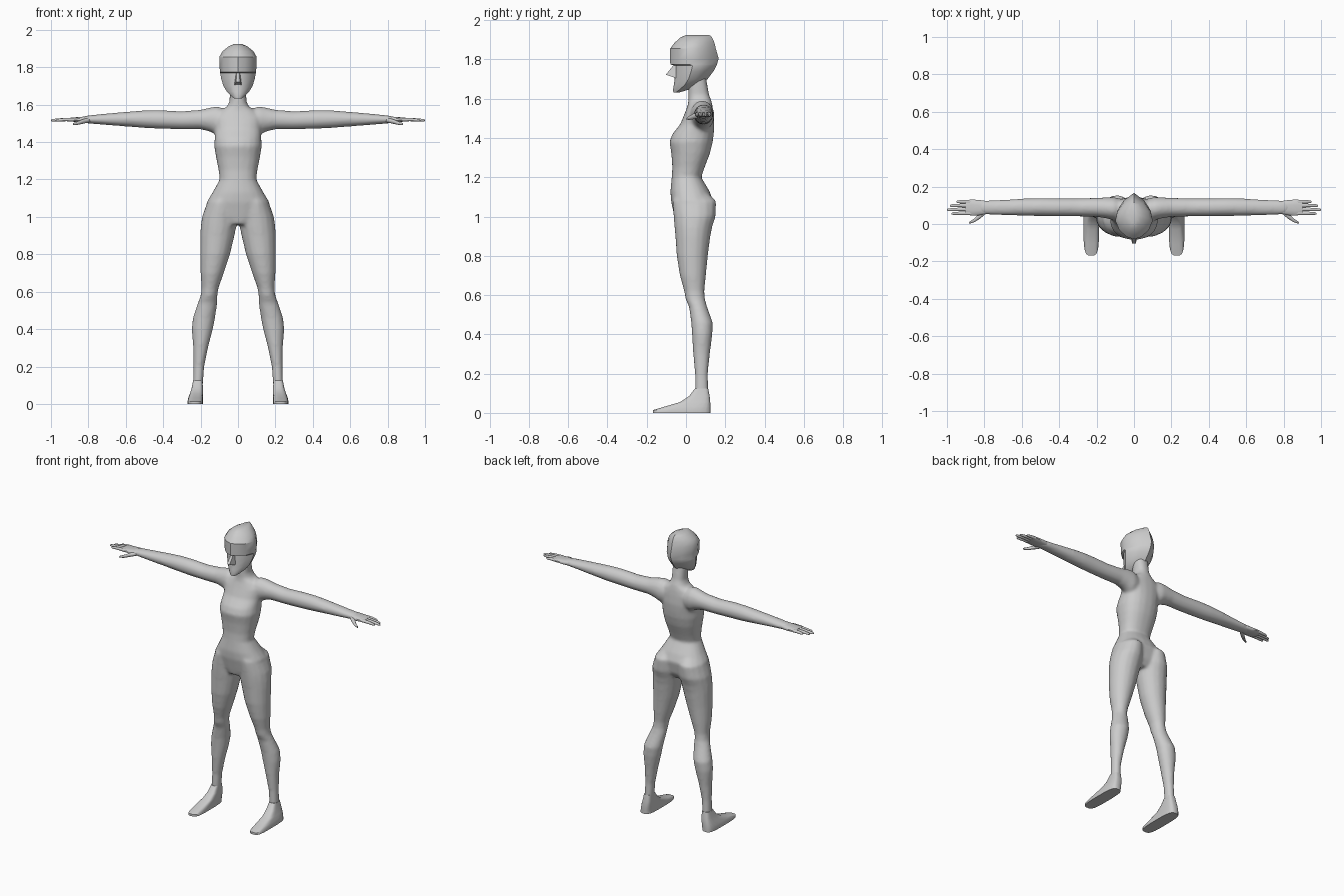
import bpy, bmesh, math

skin = bpy.data.materials.new("light grey")
skin.diffuse_color = (0.6, 0.6, 0.6, 1)


def loft(bm, rows, axis="z", side=1, n=16, power=2.0):
    """Closed tube through rows of (position, a0, a1, b0, b1) along one axis."""
    rings = []
    for t, a0, a1, b0, b1 in rows:
        ring = []
        for i in range(n):
            ang = 2 * math.pi * (i + 0.5) / n
            c, s = math.cos(ang), math.sin(ang)
            a = (a0 + a1) / 2 + (a1 - a0) / 2 * math.copysign(abs(c) ** (2 / power), c)
            b = (b0 + b1) / 2 + (b1 - b0) / 2 * math.copysign(abs(s) ** (2 / power), s)
            p = (a, b, t) if axis == "z" else (t, a, b)
            ring.append(bm.verts.new((p[0] * side, p[1], p[2])))
        rings.append(ring)
    skin_rings(bm, rings)


def skin_rings(bm, rings):
    n = len(rings[0])
    for r, q in zip(rings, rings[1:]):
        for i in range(n):
            bm.faces.new((r[i], r[(i + 1) % n], q[(i + 1) % n], q[i]))
    bm.faces.new(rings[0][::-1])
    bm.faces.new(rings[-1])


def finish(bm, name, angle=None):
    bmesh.ops.recalc_face_normals(bm, faces=bm.faces[:])
    me = bpy.data.meshes.new(name)
    bm.to_mesh(me)
    bm.free()
    ob = bpy.data.objects.new(name, me)
    bpy.context.collection.objects.link(ob)
    me.materials.append(skin)
    if angle:
        bpy.ops.object.select_all(action="DESELECT")
        ob.select_set(True)
        bpy.context.view_layer.objects.active = ob
        bpy.ops.object.shade_smooth_by_angle(angle=math.radians(angle))
    return ob


# Body: torso and neck, then limbs, fused into one smooth skin
bm = bmesh.new()
torso = [(0.96, 0.07, -0.05, 0.10), (1.0, 0.15, -0.06, 0.125), (1.08, 0.168, -0.077, 0.14),
         (1.13, 0.137, -0.08, 0.12), (1.2, 0.098, -0.073, 0.078), (1.25, 0.104, -0.07, 0.095),
         (1.32, 0.118, -0.075, 0.122), (1.38, 0.128, -0.085, 0.137), (1.42, 0.125, -0.07, 0.142),
         (1.47, 0.125, -0.03, 0.145), (1.53, 0.13, -0.005, 0.14), (1.565, 0.10, 0.008, 0.135),
         (1.59, 0.058, 0.012, 0.13), (1.62, 0.045, 0.012, 0.118), (1.72, 0.045, 0.015, 0.10)]
loft(bm, [(z, -w, w, f, b) for z, w, f, b in torso], n=20, power=2.3)
leg = [(1.13, 0.025, 0.12, -0.05, 0.10), (1.08, 0.01, 0.165, -0.07, 0.155),
       (1.0, 0.005, 0.193, -0.064, 0.152), (0.95, 0.008, 0.2, -0.06, 0.135),
       (0.9, 0.018, 0.203, -0.055, 0.125), (0.8, 0.042, 0.203, -0.048, 0.112),
       (0.7, 0.075, 0.201, -0.032, 0.102), (0.62, 0.104, 0.195, -0.01, 0.094),
       (0.58, 0.11, 0.2, -0.003, 0.097), (0.54, 0.11, 0.215, 0.015, 0.108),
       (0.46, 0.122, 0.242, 0.026, 0.137), (0.4, 0.134, 0.248, 0.03, 0.135),
       (0.3, 0.16, 0.24, 0.036, 0.122), (0.2, 0.18, 0.239, 0.045, 0.112),
       (0.12, 0.186, 0.241, 0.045, 0.114), (0.05, 0.194, 0.244, 0.045, 0.118)]
arm = [(0.05, 0.03, 0.13, 1.44, 1.57), (0.11, 0.02, 0.145, 1.435, 1.592),
       (0.15, 0.03, 0.143, 1.455, 1.585), (0.2, 0.038, 0.14, 1.468, 1.573),
       (0.3, 0.04, 0.138, 1.468, 1.565), (0.42, 0.04, 0.138, 1.471, 1.571),
       (0.5, 0.042, 0.139, 1.475, 1.57), (0.6, 0.044, 0.136, 1.483, 1.562),
       (0.7, 0.046, 0.13, 1.491, 1.553), (0.8, 0.05, 0.126, 1.499, 1.543),
       (0.83, 0.055, 0.12, 1.505, 1.537)]
for s in (-1, 1):
    loft(bm, leg, side=s)
    loft(bm, arm, axis="x", side=s)
body = finish(bm, "body")
fuse = body.modifiers.new("fuse", "REMESH")
fuse.mode = "VOXEL"
fuse.voxel_size = 0.009
fuse.use_smooth_shade = True
soften = body.modifiers.new("soften", "SMOOTH")
soften.factor = 0.5
soften.iterations = 8

for s, tag in ((-1, "right"), (1, "left")):
    # Foot with a flat sole and a sloping instep
    bm = bmesh.new()
    loft(bm, [(0, 0.187, 0.27, -0.17, 0.125), (0.014, 0.187, 0.27, -0.17, 0.125),
              (0.032, 0.187, 0.266, -0.11, 0.125), (0.055, 0.187, 0.258, -0.03, 0.124),
              (0.085, 0.187, 0.248, 0.015, 0.121), (0.125, 0.19, 0.24, 0.046, 0.113)],
         side=s, n=20, power=3.5)
    finish(bm, tag + "_foot", 40)

    # Palm, four fingers and a thumb
    bm = bmesh.new()
    loft(bm, [(0.79, 0.053, 0.124, 1.503, 1.54), (0.83, 0.045, 0.13, 1.504, 1.536),
              (0.87, 0.044, 0.132, 1.507, 1.533), (0.9, 0.05, 0.128, 1.511, 1.53)],
         axis="x", side=s, n=12, power=2.5)
    for y0, y1, tip in ((0.057, 0.056, 0.975), (0.078, 0.076, 1.0),
                        (0.099, 0.098, 0.985), (0.119, 0.119, 0.95)):
        mid = (0.88 + tip) / 2
        loft(bm, [(0.87, y0 - 0.011, y0 + 0.011, 1.51, 1.531),
                  (mid, y0 - 0.01, y0 + 0.01, 1.511, 1.529),
                  (tip - 0.008, y1 - 0.008, y1 + 0.008, 1.51, 1.524),
                  (tip, y1 - 0.004, y1 + 0.004, 1.512, 1.519)], axis="x", side=s, n=8)
    loft(bm, [(0.79, 0.055, 0.09, 1.505, 1.53), (0.825, 0.026, 0.06, 1.498, 1.525),
              (0.855, 0.008, 0.03, 1.492, 1.512), (0.882, 0.001, 0.011, 1.49, 1.502)],
         axis="x", side=s, n=8)
    finish(bm, tag + "_hand", 50)

# Head: faceted skull with an overhanging brow, pointed front and back
bm = bmesh.new()
section = [(0, 0), (0.38, 0.05), (0.78, 0.2), (1, 0.42), (0.9, 0.62), (0.55, 0.84), (0, 1)]
outline = section + [(-x, y) for x, y in section[-2:0:-1]]
head = [(1.632, 0.018, -0.064, -0.035), (1.645, 0.036, -0.066, 0.01),
        (1.67, 0.06, -0.062, 0.07), (1.7, 0.078, -0.058, 0.11), (1.74, 0.09, -0.056, 0.14),
        (1.768, 0.095, -0.054, 0.155), (1.775, 0.096, -0.08, 0.158),
        (1.805, 0.099, -0.081, 0.166), (1.855, 0.1, -0.081, 0.152),
        (1.885, 0.083, -0.058, 0.145), (1.912, 0.05, -0.028, 0.133),
        (1.924, 0.022, 0.0, 0.12)]
skin_rings(bm, [[bm.verts.new((x * w, f + y * (b - f), z)) for x, y in outline]
                for z, w, f, b in head])
finish(bm, "head", 35)

# Nose: a wedge below the brow
bm = bmesh.new()
bridge = [bm.verts.new(p) for p in ((-0.012, -0.04, 1.77), (0.012, -0.04, 1.77),
                                    (0.008, -0.066, 1.768), (-0.008, -0.066, 1.768))]
base = [bm.verts.new(p) for p in ((-0.022, -0.04, 1.702), (0.022, -0.04, 1.702),
                                  (0.01, -0.103, 1.722), (-0.01, -0.103, 1.722))]
skin_rings(bm, [bridge, base])
finish(bm, "nose")
